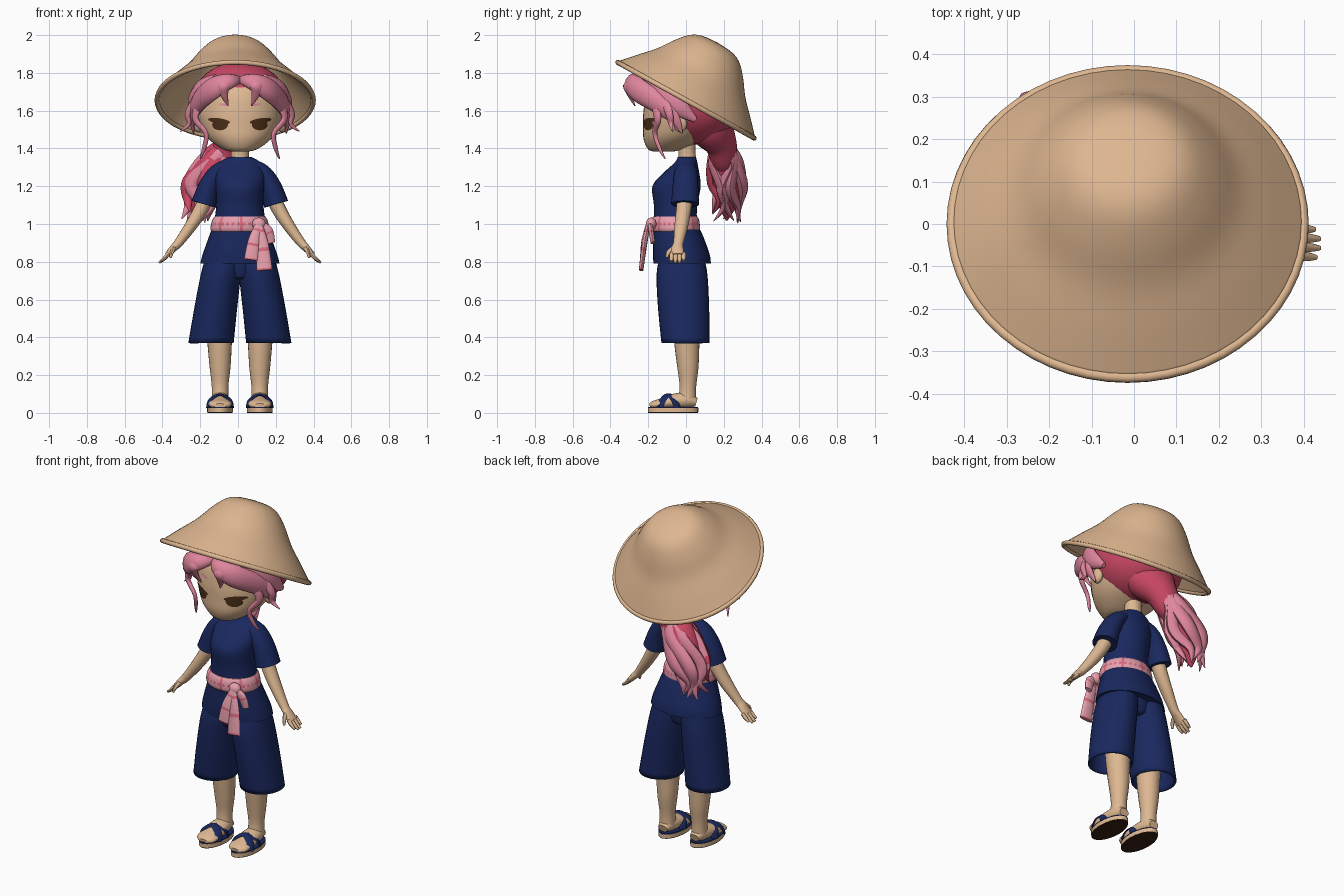
import bpy, bmesh, math, random
from mathutils import Vector
from mathutils.bvhtree import BVHTree

random.seed(4)
if "Cube" in bpy.data.objects:
    bpy.data.objects.remove(bpy.data.objects["Cube"])


def material(name, r, g, b):
    m = bpy.data.materials.new(name)
    m.use_nodes = True
    m.diffuse_color = (r, g, b, 1)
    m.node_tree.nodes["Principled BSDF"].inputs["Base Color"].default_value = (r, g, b, 1)
    return m


SKIN = material("skin tan", 0.73, 0.48, 0.29)
STRAW = material("straw tan", 0.73, 0.47, 0.28)
NAVY = material("navy cloth", 0.010, 0.021, 0.112)
PINK = material("hair pink", 0.75, 0.24, 0.34)
RED = material("hair rose red", 0.60, 0.065, 0.13)
SASH = material("sash pink", 0.82, 0.36, 0.43)
CHECK = material("sash check", 0.70, 0.15, 0.22)
EYE = material("eye brown", 0.07, 0.028, 0.009)
SOLE = material("sole brown", 0.04, 0.014, 0.007)


def spline(rows, n):
    """Smooth curve through rows of numbers."""
    out = []
    for i in range(len(rows) - 1):
        quad = [rows[min(max(j, 0), len(rows) - 1)] for j in range(i - 1, i + 3)]
        for k in range(n):
            t = k / n
            out.append([0.5 * (2*b + (c-a)*t + (2*a - 5*b + 4*c - d)*t*t + (3*b - a - 3*c + d)*t**3)
                        for a, b, c, d in zip(*quad)])
    return out + [list(rows[-1])]


def skin(name, rings, mats, caps=(True, True), wall=0, rule=None):
    """Join rings of points into one smooth surface."""
    bm = bmesh.new()
    vr = [[bm.verts.new(p) for p in ring] for ring in rings]
    seg = len(vr[0])
    for i in range(len(vr) - 1):
        for j in range(seg):
            k = (j + 1) % seg
            f = bm.faces.new((vr[i][j], vr[i][k], vr[i+1][k], vr[i+1][j]))
            if rule:
                f.material_index = int(rule(i, j))
    for use, ring in zip(caps, (vr[0], vr[-1])):
        if use:
            bm.faces.new(ring)
    bmesh.ops.recalc_face_normals(bm, faces=bm.faces)
    me = bpy.data.meshes.new(name)
    bm.to_mesh(me)
    bm.free()
    for m in mats if isinstance(mats, tuple) else (mats,):
        me.materials.append(m)
    me.shade_smooth()
    me.set_sharp_from_angle(angle=math.radians(45))
    ob = bpy.data.objects.new(name, me)
    ob.location.x = 0.01
    bpy.context.collection.objects.link(ob)
    if wall:
        mod = ob.modifiers.new("wall", 'SOLIDIFY')
        mod.thickness = wall
    return ob


def angles(seg):
    return [2 * math.pi * j / seg for j in range(seg)]


def loft(name, rows, mats, seg=32, n=4, **kw):
    """Horizontal ellipses, each x, y, z, x radius, y radius."""
    return skin(name, [[(x + rx*math.cos(a), y + ry*math.sin(a), z) for a in angles(seg)]
                       for x, y, z, rx, ry in spline(rows, n)], mats, **kw)


def sweep(name, rows, mats, out=(1, 0, 0), center=None, seg=12, n=5, **kw):
    """Flattened tube: x, y, z, width, thickness; thickness lies along out or away from center."""
    pts = spline(rows, n)
    pos = [Vector(p[:3]) for p in pts]
    rings = []
    for i, p in enumerate(pts):
        t = (pos[min(i+1, len(pos)-1)] - pos[max(i-1, 0)]).normalized()
        o = pos[i] - Vector(center) if center else Vector(out)
        side = t.cross(o).normalized()
        o = side.cross(t)
        rings.append([pos[i] + side*max(p[3], .001)*math.cos(a) + o*max(p[4], .001)*math.sin(a)
                      for a in angles(seg)])
    return skin(name, rings, mats, **kw)


def flip(rows, s):
    return [(s * r[0], *r[1:]) for r in rows]


def ball(name, c, r, mat):
    rows = []
    for i in range(17):
        a = math.pi * (i + .02) / 16.04
        rows.append((c[0], c[1], c[2] - r[2]*math.cos(a), r[0]*math.sin(a), r[1]*math.sin(a)))
    return loft(name, rows, mat, n=1)


# Hat: one turned profile and a rolled rim, tilted back
profile = spline([(.002, .348), (.09, .34), (.15, .312), (.207, .25), (.268, .165), (.345, .083), (.42, 0)], 4)
hat = skin("straw_hat", [[(r*math.cos(a), r*math.sin(a), h) for a in angles(56)] for r, h in profile],
           STRAW, caps=(True, False), wall=.012)
bpy.ops.mesh.primitive_torus_add(major_radius=.414, minor_radius=.013, major_segments=56, minor_segments=8)
rim = bpy.context.object
rim.name = "hat_rim"
rim.data.materials.append(STRAW)
rim.data.shade_smooth()
for ob in (hat, rim):
    ob.location = (-.015, 0, 1.655)
    ob.rotation_euler.x = math.radians(-29)

# Head, neck and ears
head = loft("head", [(0, -.12, 1.383, .035, .045), (0, -.11, 1.395, .09, .09), (0, -.065, 1.45, .165, .16),
                     (0, -.03, 1.52, .208, .197), (0, 0, 1.6, .23, .225), (0, .01, 1.7, .215, .215),
                     (0, .03, 1.77, .16, .17), (0, .04, 1.81, .05, .05)], SKIN, seg=40)
loft("neck", [(0, .01, 1.3, .055, .05), (0, .005, 1.38, .047, .045), (0, 0, 1.46, .055, .05)], SKIN)
tree = BVHTree.FromPolygons([v.co for v in head.data.vertices], [p.vertices[:] for p in head.data.polygons])


def face_patch(name, x, z, w, h, mat, slant=0):
    rings = []
    for f in (.05, .35, .7, 1):
        ring = []
        for a in angles(20):
            px, pz = x + f*w*math.cos(a), z + f*(h*math.sin(a) + slant*math.cos(a))
            hit = tree.ray_cast(Vector((px, -2, pz)), Vector((0, 1, 0)))[0]
            ring.append((px, hit.y - .004, pz))
        rings.append(ring)
    skin(name, rings, mat, caps=(True, False))


for s, side in ((1, "left"), (-1, "right")):
    ball(side + "_ear", (s*.222, -.03, 1.53), (.025, .035, .045), SKIN)
    face_patch(side + "_eye", s*.105, 1.526, .042, .03, EYE)
    face_patch(side + "_eyelash", s*.11, 1.546, .058, .014, EYE, slant=s*.008)
    face_patch(side + "_eyebrow", s*.085, 1.632, .028, .006, PINK, slant=s*.004)

# Hair cap, nape and swept fringe
CORE = (0, .03, 1.62)
ball("hair_cap", (0, .04, 1.64), (.255, .25, .22), RED)
sweep("hair_nape", [(0, .08, 1.6, .18, .13), (-.02, .14, 1.5, .15, .115), (-.05, .185, 1.42, .095, .085),
                    (-.09, .2, 1.34, .075, .07), (-.13, .21, 1.28, .05, .05)], RED, out=(0, 1, 0), seg=20)
LOCKS = {
    "fringe": [(-.005, -.215, 1.765, .02, .015), (.06, -.285, 1.755, .045, .034), (.145, -.26, 1.715, .062, .036),
               (.215, -.165, 1.65, .056, .03), (.252, -.07, 1.57, .036, .018), (.245, -.02, 1.48, .004, .004)],
    "forelock": [(.02, -.22, 1.775, .025, .015), (.085, -.305, 1.74, .038, .022), (.085, -.3, 1.69, .024, .014),
                 (.062, -.27, 1.625, .003, .003)],
    "temple_sweep": [(.13, -.2, 1.76, .04, .02), (.205, -.13, 1.71, .06, .03), (.25, -.05, 1.63, .055, .025),
                     (.245, .05, 1.55, .015, .012)],
    "inner_curl": [(.2, -.17, 1.66, .03, .018), (.238, -.15, 1.56, .022, .014), (.18, -.165, 1.48, .014, .011),
                   (.19, -.14, 1.4, .012, .009), (.21, -.11, 1.345, .003, .003)],
    "outer_curl": [(.21, -.13, 1.69, .03, .015), (.275, -.09, 1.59, .022, .014), (.27, -.08, 1.53, .014, .01),
                   (.315, -.07, 1.49, .003, .003)],
}
for s, side in ((1, "left"), (-1, "right")):
    for lock, rows in LOCKS.items():
        sweep(side + "_" + lock, flip(rows, s), PINK, center=CORE)

# Ponytail: a rose core wrapped in wavy strands that gather at the tips
tail = [(-.06, .2, 1.41, .06, .05), (-.125, .21, 1.33, .09, .08), (-.185, .225, 1.2, .085, .08),
        (-.215, .22, 1.1, .055, .05), (-.235, .215, 1.02, .006, .006)]
sweep("ponytail_core", tail, RED, out=(0, 1, 0), seg=16)
for i, a in enumerate(angles(10)):
    grow = random.uniform(-.02, .05)
    rows = []
    for k, (x, y, z, w, d) in enumerate(tail):
        spread = (.5, .9, 1.1, .85, 1.0)[k] * .075
        b = a + .55 * math.sin(k * 2 + i)
        thick = (.032, .043, .044, .026, .003)[k]
        rows.append((x + spread*math.cos(b), y + spread*math.sin(b), z + grow*k/4, thick, thick*.7))
    sweep("ponytail_strand", rows, RED if i in (6, 8) else PINK, out=(0, 1, 0), seg=8)

# Shirt and trousers
loft("shirt", [(0, -.02, .79, .21, .152), (0, -.025, .84, .197, .15), (0, -.04, .93, .165, .133),
               (0, -.055, 1.01, .138, .115), (0, -.055, 1.1, .125, .115), (0, -.05, 1.2, .128, .128),
               (0, -.025, 1.27, .132, .095), (0, 0, 1.325, .11, .06), (0, .005, 1.355, .06, .048)], NAVY)
loft("hips", [(0, -.02, .71, .06, .08), (0, -.02, .73, .1, .1), (0, -.02, .84, .12, .115)], NAVY)
LEG = [(.085, -.022, .85, .09, .11), (.092, -.022, .78, .103, .128), (.106, -.02, .7, .108, .136),
       (.13, -.012, .54, .114, .135), (.153, -.003, .37, .12, .127)]
SHIN = [(.11, .005, .5, .072, .075), (.107, .005, .36, .064, .066), (.105, .01, .24, .055, .056),
        (.105, .01, .14, .044, .044), (.105, .005, .06, .045, .048)]
FOOT = [(.105, .055, .055, .03, .022), (.105, .01, .066, .046, .042), (.105, -.06, .062, .056, .04),
        (.105, -.12, .05, .062, .03), (.105, -.17, .042, .056, .022), (.105, -.192, .038, .03, .012)]
SLEEVE = [(.05, .005, 1.318, .04, .03), (.115, 0, 1.275, .06, .046), (.162, -.003, 1.2, .068, .056),
          (.192, -.005, 1.105, .074, .066)]
ARM = [(.17, -.005, 1.16, .042, .04), (.205, -.012, 1.08, .04, .038), (.26, -.025, .99, .036, .032),
       (.325, -.04, .9, .027, .024), (.352, -.045, .872, .032, .02), (.385, -.045, .835, .036, .015)]
for s, side in ((1, "left"), (-1, "right")):
    loft(side + "_trouser_leg", flip(LEG, s), NAVY, caps=(False, False), wall=.012)
    loft(side + "_leg", flip(SHIN, s), SKIN, seg=24)
    sweep(side + "_foot", flip(FOOT, s), SKIN, out=(0, 0, 1), seg=20)
    sweep(side + "_sleeve", flip(SLEEVE, s), NAVY, out=(s, 0, 0), seg=24)
    sweep(side + "_arm", flip(ARM, s), SKIN, out=(s, 0, 0), seg=16)
    # Fingers and thumb
    for k in range(4):
        y = -.075 + .021 * k
        reach = (.042, .05, .05, .038)[k]
        sweep(side + "_finger", flip([(.375, y, .845, .011, .011), (.375 + reach*.55, y*1.02, .845 - reach*.6, .011, .01),
                                      (.378 + reach, y*1.05, .845 - reach, .006, .006)], s), SKIN, out=(s, 0, 0), seg=8, n=3)
    sweep(side + "_thumb", flip([(.348, -.06, .875, .014, .013), (.36, -.092, .85, .012, .011),
                                 (.367, -.102, .822, .006, .006)], s), SKIN, out=(s, 0, 0), seg=8, n=3)
    # Sandal: layered sole and crossed straps
    for part, z0, z1, grow, mat in (("sole", 0, .004, 0, SOLE), ("midsole", .004, .025, .001, SKIN),
                                    ("insole", .025, .031, 0, NAVY)):
        loft(side + "_sandal_" + part, [(s*.105, -.068, z, .067 + grow, .132 + grow) for z in (z0, z1)], mat, n=1)
    for y0, y1 in ((-.14, -.045), (-.045, -.14)):
        mid = (y0 + y1) / 2
        sweep(side + "_sandal_strap", flip([(.043, y0, .03, .02, .005), (.055, y0*.8 + y1*.2, .07, .022, .006),
                                            (.105, mid, .097, .023, .006), (.155, y0*.2 + y1*.8, .07, .022, .006),
                                            (.167, y1, .03, .02, .005)], s),
              NAVY, center=(s*.105, mid, .03), seg=8)

# Checked sash with knot and hanging ends
loft("sash", [(0, -.055, .96, .150, .125), (0, -.057, .978, .156, .131), (0, -.057, 1.02, .147, .127),
              (0, -.057, 1.04, .134, .116)], (SASH, CHECK), seg=64, n=3, rule=lambda i, j: j % 8 == 0 or i == 4 and j % 2)
ball("sash_knot", (.1, -.185, 1.0), (.036, .028, .034), SASH)
for name, rows in (
        ("sash_end_inner", [(.1, -.2, 1.0, .018, .012), (.075, -.222, .91, .032, .014), (.06, -.232, .81, .038, .012)]),
        ("sash_end_outer", [(.1, -.2, 1.0, .018, .012), (.118, -.22, .89, .034, .014), (.13, -.238, .755, .042, .012)]),
        ("sash_loop", [(.1, -.19, 1.0, .016, .012), (.145, -.185, .965, .028, .014), (.165, -.175, .9, .022, .012)])):
    sweep(name, rows, (SASH, CHECK), out=(0, -1, 0), n=8, rule=lambda i, j: i % 6 == 3)
